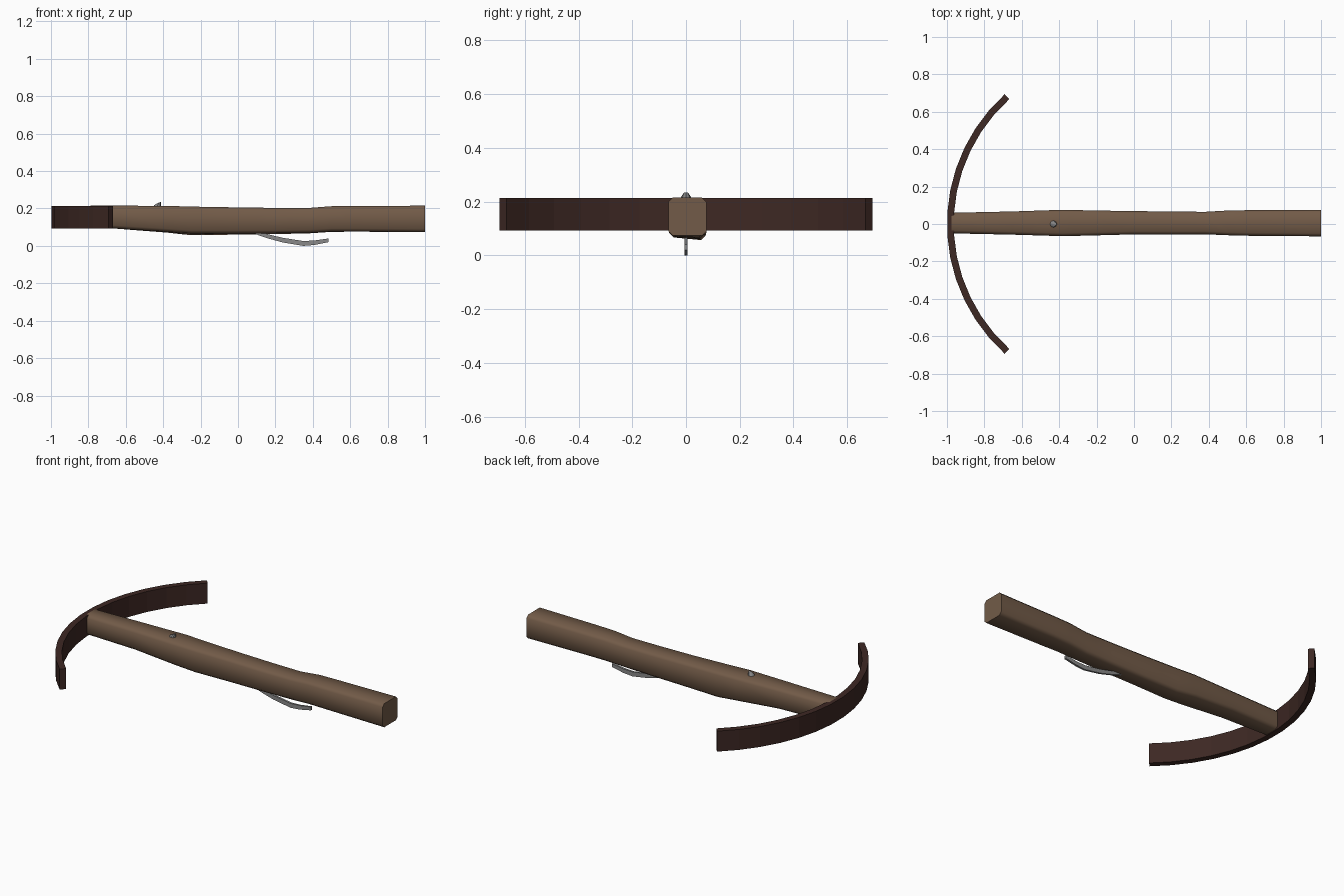
import bpy, bmesh
from math import sin, cos, asin, radians

if "Cube" in bpy.data.objects:
    bpy.data.objects.remove(bpy.data.objects["Cube"])


def material(name, rgb):
    m = bpy.data.materials.new(name)
    m.diffuse_color = (*rgb, 1)
    m.use_nodes = True
    m.node_tree.nodes["Principled BSDF"].inputs["Base Color"].default_value = m.diffuse_color
    return m


def loft(name, rings, mat=None, smooth=None):
    """Skin a list of equal-length rings into a capped solid."""
    bm = bmesh.new()
    loops = [[bm.verts.new(p) for p in ring] for ring in rings]
    n = len(loops[0])
    for a, b in zip(loops, loops[1:]):
        for i in range(n):
            j = (i + 1) % n
            bm.faces.new((a[i], a[j], b[j], b[i]))
    bm.faces.new(loops[0])
    bm.faces.new(loops[-1])
    bmesh.ops.recalc_face_normals(bm, faces=bm.faces)
    me = bpy.data.meshes.new(name)
    bm.to_mesh(me)
    bm.free()
    ob = bpy.data.objects.new(name, me)
    bpy.context.collection.objects.link(ob)
    if mat:
        me.materials.append(mat)
    if smooth:
        bpy.ops.object.select_all(action='DESELECT')
        ob.select_set(True)
        bpy.context.view_layer.objects.active = ob
        bpy.ops.object.shade_smooth_by_angle(angle=radians(smooth))
    return ob


def chamfered(x, y0, y1, z0, z1, tilt, c=0.016):
    """Chamfered rectangle across x; tilt lowers the +y bottom corner."""
    zr = z0 - tilt
    return [(x, y0 + c, z0), (x, y1 - c, zr), (x, y1, zr + c), (x, y1, z1 - c),
            (x, y1 - c, z1), (x, y0 + c, z1), (x, y0, z1 - c), (x, y0, z0 + c)]


wood = material("stock_wood", (0.17, 0.105, 0.065))
dark = material("bow_wood", (0.047, 0.021, 0.017))
steel = material("steel", (0.25, 0.25, 0.25))

# Stock: x, y min, y max, z min, z max, bottom tilt
sections = [
    (-0.975, -0.050, 0.060, 0.096, 0.214, 0.000),
    (-0.65, -0.057, 0.067, 0.093, 0.215, 0.001),
    (-0.38, -0.065, 0.076, 0.076, 0.214, 0.005),
    (-0.25, -0.062, 0.073, 0.067, 0.210, 0.010),
    (-0.02, -0.056, 0.069, 0.067, 0.206, 0.007),
    (0.20, -0.056, 0.067, 0.068, 0.203, 0.005),
    (0.38, -0.055, 0.065, 0.070, 0.203, 0.003),
    (0.50, -0.060, 0.072, 0.077, 0.212, 0.002),
    (0.62, -0.063, 0.074, 0.077, 0.213, 0.001),
    (1.00, -0.066, 0.076, 0.074, 0.215, 0.000),
]
loft("stock", [chamfered(*s) for s in sections], wood, 50)

# Bow: circular arc of flat slats
R, T, N = 0.934, 0.036, 13
reach = asin(0.694 / R)
rings = []
for i in range(N + 1):
    a = reach * (2 * i / N - 1)
    rings.append([(R - 1 - r * cos(a), r * sin(a), z)
                  for r, z in ((R, 0.092), (R - T, 0.092), (R - T, 0.214), (R, 0.214))])
loft("bow", rings, dark)

# String catch: small leaning peg on top of the stock
peg = []
for r, cx, z in ((0.020, -0.432, 0.205), (0.018, -0.430, 0.218), (0.010, -0.423, 0.235)):
    peg.append([(cx + r * cos(radians(45 * k)), r * sin(radians(45 * k)),
                 z + (0.0 if z < 0.23 else 0.4 * r * (cos(radians(45 * k)) - 1)))
                for k in range(8)])
loft("string_catch", peg, steel, 40)

# Trigger lever: (x, bottom z, top z) along its curved profile
lever = [(0.09, 0.066, 0.085), (0.16, 0.042, 0.062), (0.24, 0.020, 0.043),
         (0.35, 0.002, 0.026), (0.41, 0.007, 0.029), (0.485, 0.022, 0.040)]
loft("trigger_lever",
     [[(x, -0.006, b), (x, 0.006, b), (x, 0.006, t), (x, -0.006, t)]
      for x, b, t in [(x, b - 0.002, t) for x, b, t in lever]], steel, 30)
